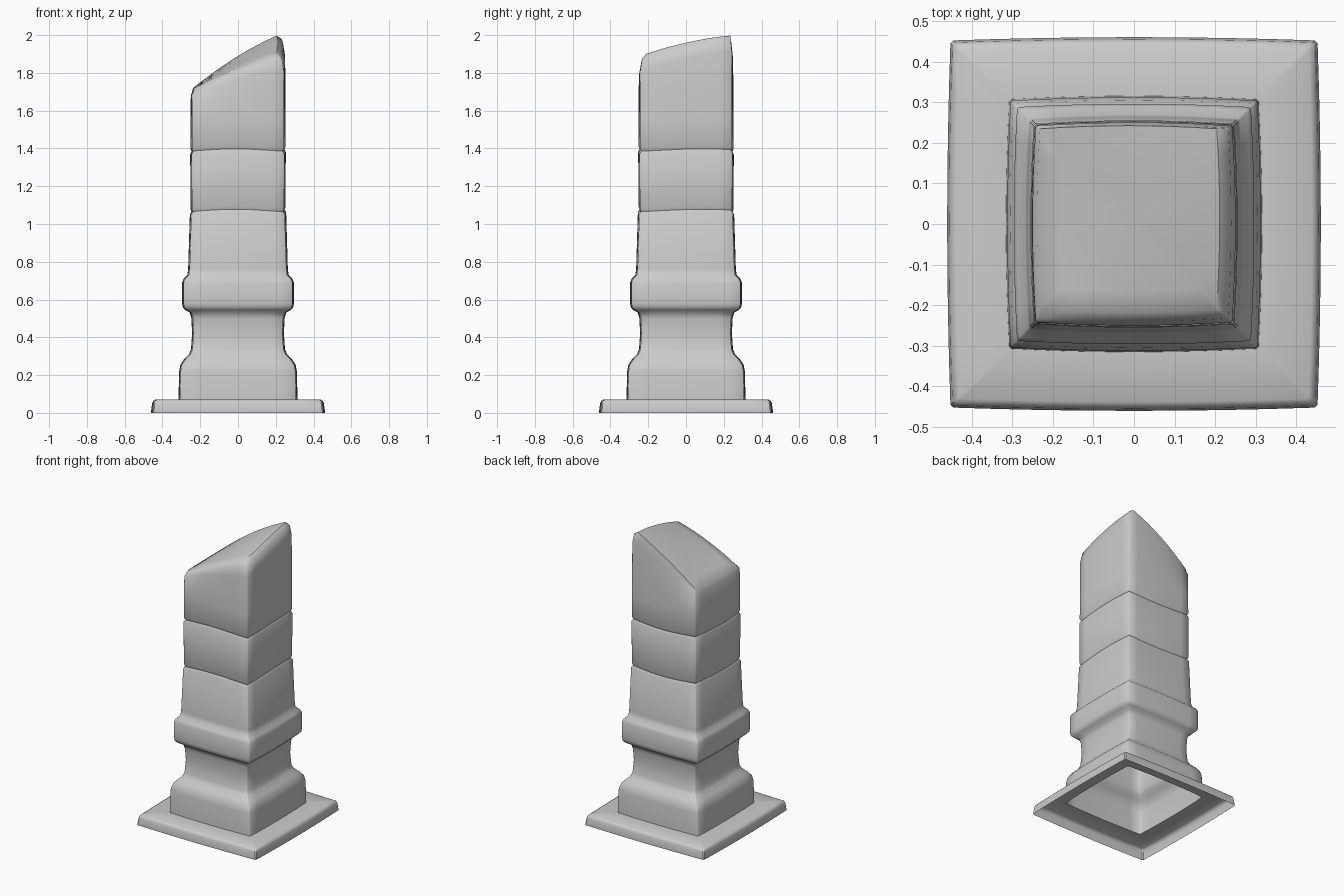
import bpy, bmesh, math

if "Cube" in bpy.data.objects:
    bpy.data.objects.remove(bpy.data.objects["Cube"])

N = 8  # segments per side between chamfered corners


def square_ring(half, chamfer=0.012, bow=0.008):
    """Points of a slightly bowed square with chamfered corners, anticlockwise."""
    pts = []
    for k in range(4):
        a = k * math.pi / 2
        c, s = round(math.cos(a)), round(math.sin(a))
        for i in range(N + 1):
            t = -1 + 2 * i / N
            px, py = half - bow * t * t, t * (half - chamfer)
            pts.append((c * px - s * py, s * px + c * py))
    return pts


def loft(name, rings, cap=None, angle=35):
    """Skin a list of equal-length 3D rings; cap closes the last with a centre point."""
    bm = bmesh.new()
    loops = [[bm.verts.new(p) for p in r] for r in rings]
    n = len(loops[0])
    for a, b in zip(loops, loops[1:]):
        for i in range(n):
            j = (i + 1) % n
            bm.faces.new((a[i], a[j], b[j], b[i]))
    if cap:
        tip = bm.verts.new(cap)
        for i in range(n):
            bm.faces.new((loops[-1][i], loops[-1][(i + 1) % n], tip))
    mesh = bpy.data.meshes.new(name)
    bm.to_mesh(mesh)
    bm.free()
    ob = bpy.data.objects.new(name, mesh)
    bpy.context.collection.objects.link(ob)
    bpy.ops.object.select_all(action='DESELECT')
    ob.select_set(True)
    bpy.context.view_layer.objects.active = ob
    bpy.ops.object.shade_smooth_by_angle(angle=math.radians(angle))
    return ob


def broken_top(x, y):
    """Height of the slanted break, highest at the back right corner."""
    u = min(1, max(0, (x + 0.25) / 0.46))
    v = min(1, max(0, (y + 0.25) / 0.48))
    right = 1.89 + 0.16 * v - 0.05 * v * v
    return 1.71 + (right - 1.71) * u * (1.3 - 0.3 * u)


# Thin base slab, open underneath
slab = [(0.0, 0.46), (0.012, 0.46), (0.05, 0.455), (0.062, 0.45),
        (0.07, 0.438), (0.07, 0.313)]
loft("base_slab", [[(x, y, z) for x, y in square_ring(h, 0.015)] for z, h in slab])

# Pedestal, waist, collar and shaft
profile = [(0.07, 0.315), (0.22, 0.312), (0.255, 0.305), (0.285, 0.285),
           (0.31, 0.26), (0.335, 0.249), (0.42, 0.243), (0.50, 0.247),
           (0.53, 0.255), (0.545, 0.28), (0.56, 0.293), (0.58, 0.296),
           (0.69, 0.296), (0.71, 0.288), (0.73, 0.268), (0.76, 0.264),
           (1.055, 0.255), (1.07, 0.246), (1.085, 0.252),
           (1.375, 0.253), (1.39, 0.245), (1.405, 0.252), (1.55, 0.251)]
rings = []
for z, h in profile:
    wave = 0.008 if 1.0 < z < 1.5 else 0  # uneven crack lines
    rings.append([(x, y, z + wave * math.sin(9 * x - 7 * y))
                  for x, y in square_ring(h)])

# Shaft walls rise to the break, then round over onto the sloping top
edge = square_ring(0.25)
rings.append([(x, y, broken_top(x, y) - 0.025 - 0.06 * (x + 0.25) / 0.5)
              for x, y in edge])
for sx, sy, ox, oy, drop in [(0.97, 0.97, -0.003, 0.002, 0.022),
                             (0.90, 0.92, -0.014, 0.012, 0.0),
                             (0.7, 0.7, -0.01, 0.01, 0.0),
                             (0.45, 0.45, -0.005, 0.005, 0.0),
                             (0.2, 0.2, 0.0, 0.0, 0.0)]:
    ring = [(x * sx + ox, y * sy + oy) for x, y in edge]
    rings.append([(x, y, broken_top(x, y) - drop) for x, y in ring])
loft("broken_column", rings, cap=(0, 0, broken_top(0, 0)), angle=50)
